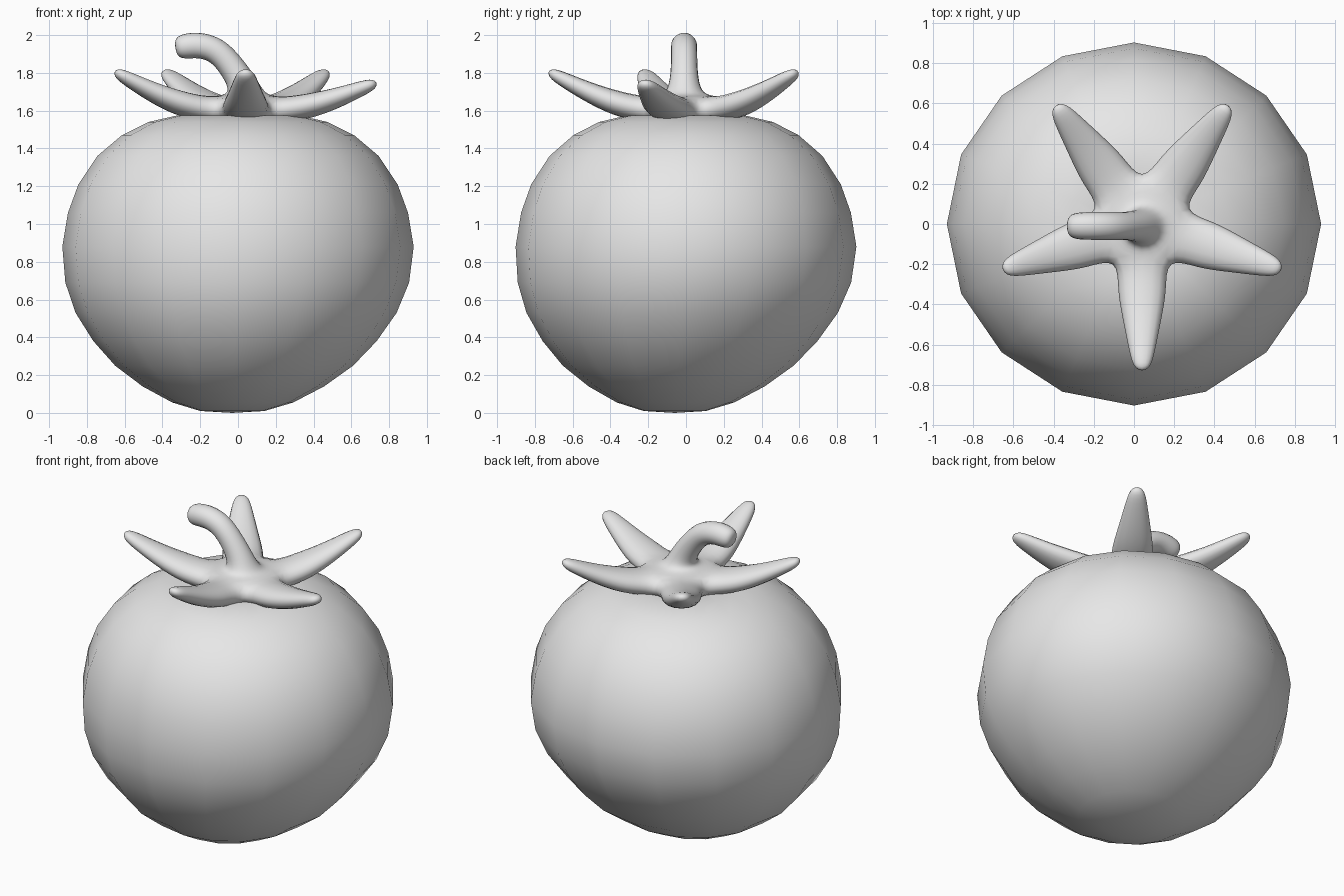
import bpy, bmesh
from math import sin, cos, pi, radians
from mathutils import Vector

cube = bpy.data.objects.get("Cube")
if cube:
    bpy.data.objects.remove(cube, do_unlink=True)

grey = bpy.data.materials.new("plain grey")
grey.use_nodes = True
colour = (0.8, 0.8, 0.8, 1)
grey.diffuse_color = colour
grey.node_tree.nodes["Principled BSDF"].inputs["Base Color"].default_value = colour


def finish(bm, name):
    bmesh.ops.recalc_face_normals(bm, faces=bm.faces)
    mesh = bpy.data.meshes.new(name)
    bm.to_mesh(mesh)
    bm.free()
    mesh.materials.append(grey)
    for face in mesh.polygons:
        face.use_smooth = True
    obj = bpy.data.objects.new(name, mesh)
    bpy.context.collection.objects.link(obj)
    return obj


def bridge(bm, a, b):
    n = len(a)
    for i in range(n):
        j = (i + 1) % n
        bm.faces.new((a[i], a[j], b[j], b[i]))


# Fruit body: coarse lathe, with the underside leaning slightly forward
SIDES = 16
profile = [(0.17, 0.01), (0.32, 0.055), (0.48, 0.14), (0.63, 0.25), (0.75, 0.38),
           (0.85, 0.53), (0.91, 0.69), (0.93, 0.88), (0.9, 1.06), (0.845, 1.21),
           (0.745, 1.36), (0.615, 1.47), (0.475, 1.54), (0.32, 1.575), (0.15, 1.56)]
bm = bmesh.new()
rings = []
for r, z in profile:
    lean = -0.06 * max(0, 1 - z / 0.8)
    rings.append([bm.verts.new((r * cos(2 * pi * i / SIDES) + lean / 2,
                                0.97 * r * sin(2 * pi * i / SIDES) + lean, z))
                  for i in range(SIDES)])
for a, b in zip(rings, rings[1:]):
    bridge(bm, a, b)
for ring, pole in ((rings[0], (-0.03, -0.06, 0)), (rings[-1], (0, 0, 1.53))):
    tip = bm.verts.new(pole)
    for i in range(SIDES):
        bm.faces.new((ring[i], ring[(i + 1) % SIDES], tip))
finish(bm, "fruit_body")

# Leafy crown and stem: one five-sided cage, rounded by subdivision
ARMS = 5
CENTRE = Vector((0.04, 0, 0))
bm = bmesh.new()


def polar(angle, r, z):
    return CENTRE + Vector((r * cos(angle), r * sin(angle), z))


valleys = [radians(-126 + 72 * i) for i in range(ARMS)]
top = [bm.verts.new(polar(a, 0.215, 1.675)) for a in valleys]
base = [bm.verts.new(polar(a, 0.215, 1.525)) for a in valleys]
bm.faces.new(base)

# Leaves: distance, half width, middle height, half thickness
sections = [(0.33, 0.135, 1.625, 0.075), (0.49, 0.1, 1.685, 0.06),
            (0.63, 0.07, 1.755, 0.045), (0.735, 0.042, 1.81, 0.03)]
for i in range(ARMS):
    j = (i + 1) % ARMS
    angle = valleys[i] + radians(36)
    out = Vector((cos(angle), sin(angle), 0))
    side = Vector((-out.y, out.x, 0))
    rise = 0.72 if i == 1 else 1.0
    ring = [top[i], top[j], base[j], base[i]]
    for r, w, z, t in sections:
        mid = CENTRE + out * r + Vector((0, 0, 1.6 + (z - 1.6) * rise))
        up = (Vector((0, 0, 1)) - out * 0.4).normalized() * t
        new = [bm.verts.new(mid + side * s * w + up * u)
               for s, u in ((-1, 1), (1, 1), (1, -1), (-1, -1))]
        bridge(bm, ring, new)
        ring = new
    bm.faces.new(ring)

# Stem: x, z, radius, tilt toward -x in degrees
stem = [(0.04, 1.685, 0.135, 0), (0.025, 1.745, 0.1, 20), (-0.04, 1.845, 0.09, 38),
        (-0.115, 1.925, 0.09, 60), (-0.21, 1.95, 0.09, 85),
        (-0.29, 1.94, 0.088, 98), (-0.335, 1.932, 0.06, 98)]
ring = top
for x, z, r, tilt in stem:
    t = radians(tilt)
    across = Vector((cos(t), 0, sin(t)))
    new = [bm.verts.new(Vector((x, -0.01, z)) + across * r * cos(a)
                        + Vector((0, r * sin(a), 0))) for a in valleys]
    bridge(bm, ring, new)
    ring = new
bm.faces.new(ring)

crown = finish(bm, "leafy_crown_and_stem")
rounding = crown.modifiers.new("rounding", "SUBSURF")
rounding.levels = rounding.render_levels = 2
